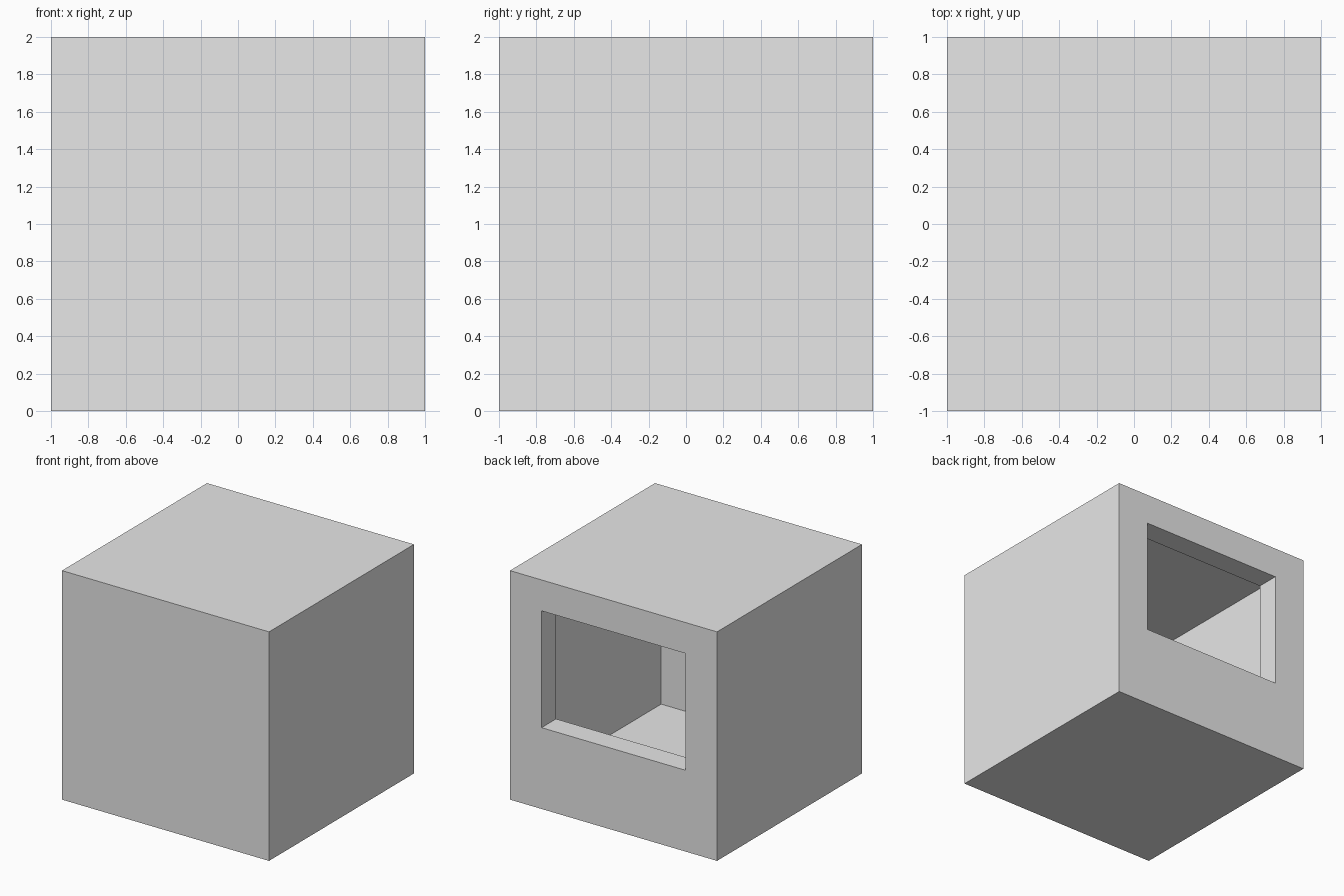
import bpy

# Remove the default cube
old = bpy.data.objects.get("Cube")
if old:
    bpy.data.objects.remove(old, do_unlink=True)

WALL = 0.2

# Single plain grey
grey = bpy.data.materials.new("light_grey")
grey.use_nodes = True
colour = (0.8, 0.8, 0.8, 1)
grey.diffuse_color = colour
bsdf = next(n for n in grey.node_tree.nodes if n.type == 'BSDF_PRINCIPLED')
bsdf.inputs["Base Color"].default_value = colour


def box(name, low, high):
    """Axis-aligned box between two corners."""
    centre = [(a + b) / 2 for a, b in zip(low, high)]
    bpy.ops.mesh.primitive_cube_add(size=1, location=centre)
    obj = bpy.context.object
    obj.name = name
    obj.scale = [b - a for a, b in zip(low, high)]
    bpy.ops.object.transform_apply(location=True, rotation=False, scale=True)
    obj.data.materials.append(grey)
    return obj


def carve(target, cutter):
    """Subtract the cutter from the target, then discard it."""
    cutter.hide_render = True
    bpy.context.view_layer.objects.active = target
    mod = target.modifiers.new("carve", 'BOOLEAN')
    mod.operation = 'DIFFERENCE'
    mod.solver = 'EXACT'
    mod.object = cutter
    bpy.ops.object.modifier_apply(modifier=mod.name)
    bpy.data.objects.remove(cutter, do_unlink=True)


# Outer block
shell = box("hollow_box", (-1, -1, 0), (1, 1, 2))

# Inner room, even wall thickness all round
inner = 1 - WALL
carve(shell, box("room_cutter", (-inner, -inner, WALL), (inner, inner, 2 - WALL)))

# Window opening through the back wall
carve(shell, box("window_cutter", (-0.695, 0.5, 0.71), (0.695, 1.2, 1.73)))
